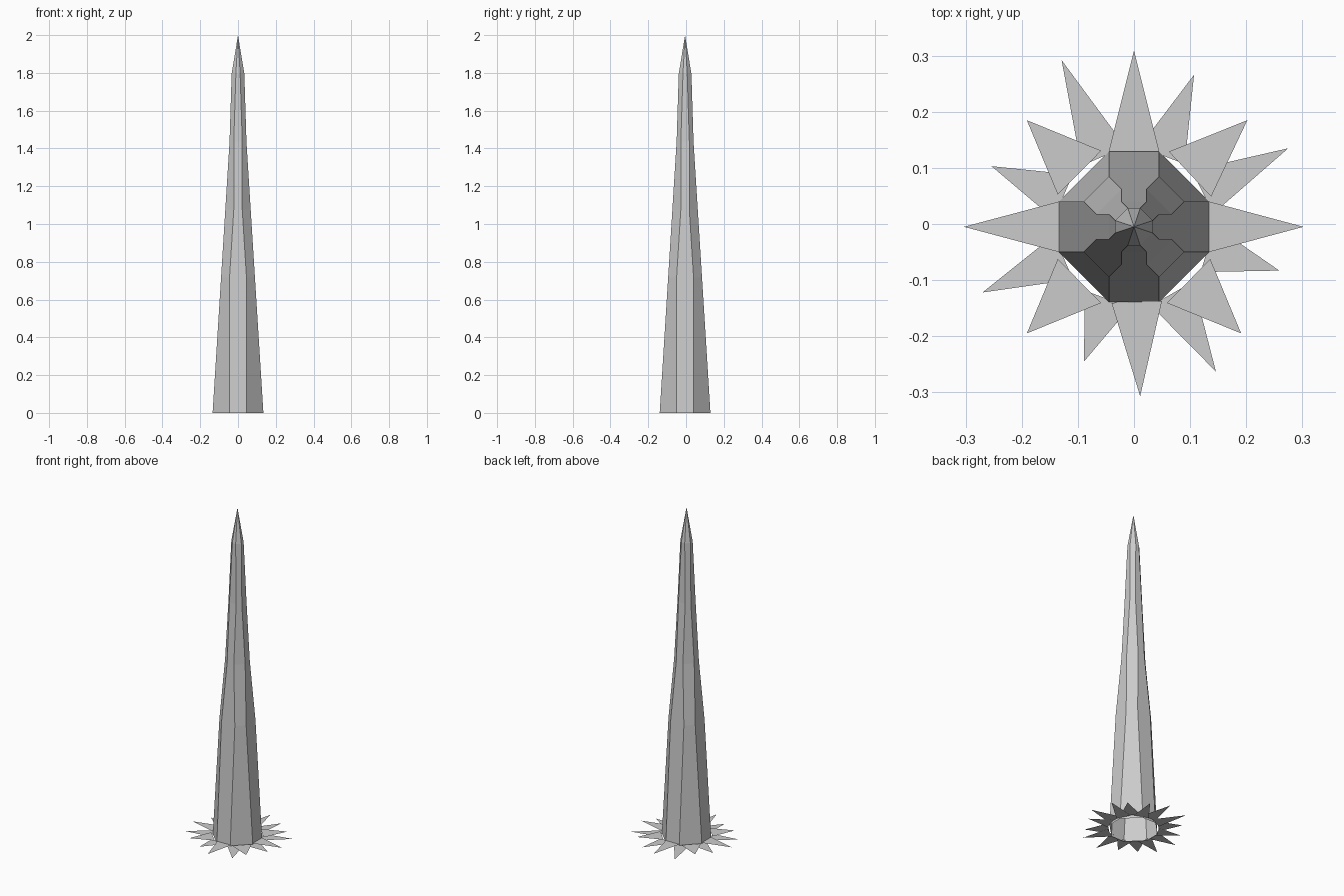
import bpy
import bmesh
from math import hypot
from mathutils import Vector

cube = bpy.data.objects.get("Cube")
if cube:
    bpy.data.objects.remove(cube, do_unlink=True)

CENTRE_Y = -0.005
UNIT = 0.0112  # step that all ring sizes are multiples of

grey = bpy.data.materials.new("light grey")
grey.use_nodes = True
colour = (0.6, 0.6, 0.6, 1)
grey.diffuse_color = colour
grey.node_tree.nodes["Principled BSDF"].inputs["Base Color"].default_value = colour


def finish(bm, name):
    mesh = bpy.data.meshes.new(name)
    bm.to_mesh(mesh)
    bm.free()
    mesh.materials.append(grey)
    obj = bpy.data.objects.new(name, mesh)
    obj.location.y = CENTRE_Y
    bpy.context.collection.objects.link(obj)


# Tapering eight-sided spire, open underneath
def octagon(bm, wide, narrow, z):
    corners = [(wide, -narrow), (wide, narrow), (narrow, wide), (-narrow, wide),
               (-wide, narrow), (-wide, -narrow), (-narrow, -wide), (narrow, -wide)]
    return [bm.verts.new((x * UNIT, y * UNIT, z)) for x, y in corners]


bm = bmesh.new()
sections = [(12, 4, 0), (8, 4, 0.718), (6, 2, 1.077), (4, 2, 1.436), (3, 1, 1.795)]
rings = [octagon(bm, *section) for section in sections]
for low, high in zip(rings, rings[1:]):
    for i in range(8):
        j = (i + 1) % 8
        bm.faces.new((low[i], low[j], high[j], high[i]))
tip = bm.verts.new((0, 0, 2))
for i in range(8):
    bm.faces.new((rings[-1][i], rings[-1][(i + 1) % 8], tip))
finish(bm, "spire")


# Flat ring of pointed shards just above the ground, each aimed outward
def add_shards(name, tips, inner, half_width, z):
    bm = bmesh.new()
    for x, y in tips:
        out = Vector((x, y, 0)) / hypot(x, y)
        side = Vector((-out.y, out.x, 0)) * half_width
        base = out * inner
        points = (base - side, Vector((x, y, 0)), base + side)
        bm.faces.new([bm.verts.new(p + Vector((0, 0, z))) for p in points])
    finish(bm, name)


add_shards("straight_shards",
           [(0, 0.314), (0.302, 0), (0.011, -0.302), (-0.303, 0)], 0.134, 0.045, 0.014)
add_shards("diagonal_shards",
           [(0.202, 0.19), (-0.191, 0.19), (-0.191, -0.19), (0.191, -0.19)],
           0.137, 0.055, 0.014)
add_shards("lower_shards",
           [(0.107, 0.271), (0.275, 0.14), (0.259, -0.078), (0.146, -0.258),
            (-0.089, -0.24), (-0.27, -0.117), (-0.254, 0.108), (-0.129, 0.297)],
           0.137, 0.043, 0.008)
